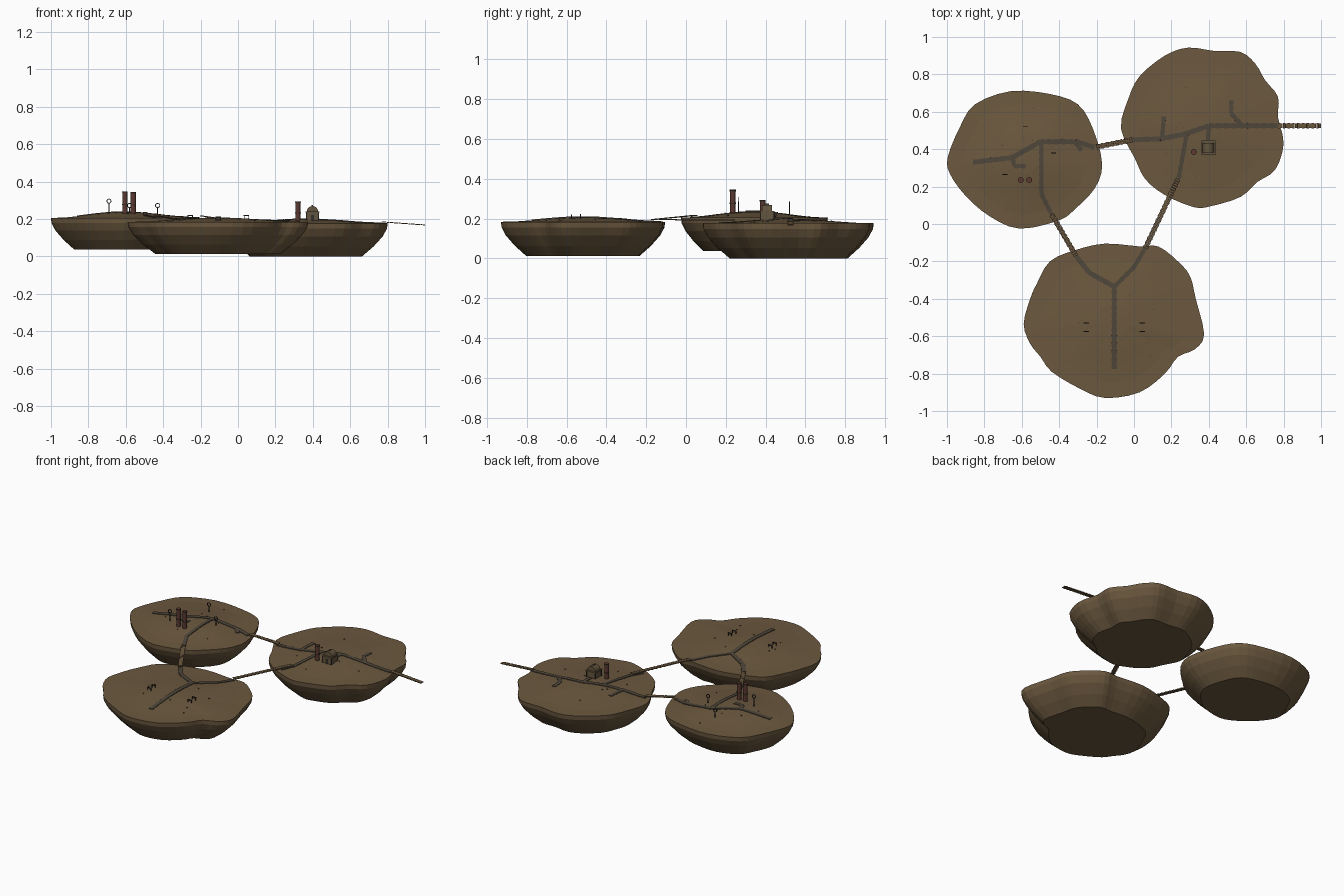
import bpy, bmesh, math, random
from mathutils import Vector, Matrix
from mathutils.bvhtree import BVHTree

if "Cube" in bpy.data.objects:
    bpy.data.objects.remove(bpy.data.objects["Cube"])

random.seed(4)


def material(name, rgb):
    m = bpy.data.materials.new(name)
    m.diffuse_color = (*rgb, 1)
    m.use_nodes = True
    m.node_tree.nodes["Principled BSDF"].inputs["Base Color"].default_value = m.diffuse_color
    return m


SOIL = material("brown soil", (0.150, 0.100, 0.050))
PATH = material("grey path", (0.078, 0.062, 0.043))
WOOD = material("plank wood", (0.140, 0.092, 0.047))
BRICK = material("dark red brick", (0.105, 0.040, 0.030))
IRON = material("dark iron", (0.035, 0.028, 0.022))
WALL = material("mill wall", (0.125, 0.090, 0.050))


def finish(name, bm, *mats):
    bmesh.ops.recalc_face_normals(bm, faces=bm.faces)
    me = bpy.data.meshes.new(name)
    bm.to_mesh(me)
    bm.free()
    for m in mats:
        me.materials.append(m)
    ob = bpy.data.objects.new(name, me)
    bpy.context.collection.objects.link(ob)
    return ob


def box(bm, centre, size, rot=Matrix.Identity(4)):
    mat = Matrix.Translation(centre) @ rot @ Matrix.Diagonal((*size, 1))
    bmesh.ops.create_cube(bm, size=1, matrix=mat)


def tube(bm, x, y, z0, z1, r, sides=12, mi=0):
    res = bmesh.ops.create_cone(bm, cap_ends=True, segments=sides, radius1=r, radius2=r,
                                depth=z1 - z0, matrix=Matrix.Translation((x, y, (z0 + z1) / 2)))
    for f in {f for v in res["verts"] for f in v.link_faces}:
        f.material_index = mi


def smooth_loop(pts, per=3):
    # closed curve through the outline points
    out, n = [], len(pts)
    for i in range(n):
        a, b, c, d = (Vector(pts[(i + k) % n]) for k in (-1, 0, 1, 2))
        for s in range(per):
            t = s / per
            out.append(0.5 * (2 * b + (c - a) * t + (2 * a - 5 * b + 4 * c - d) * t * t
                              + (3 * b - a - 3 * c + d) * t ** 3))
    return out


GROUND = []


def island(name, outline, centre, rim, dome, base):
    loop, c = smooth_loop(outline), Vector(centre)
    depth = rim - base
    profile = [(t, rim + dome * (0.5 + 0.5 * math.cos(math.pi * t))) for t in (0.2, 0.4, 0.6, 0.8, 1)]
    profile += [(s, rim - depth * d) for s, d in
                ((0.993, 0.16), (0.94, 0.40), (0.83, 0.70), (0.69, 1.0))]
    bm = bmesh.new()
    rings = [[bm.verts.new((*(c + (p - c) * t), z)) for p in loop] for t, z in profile]
    n = len(loop)
    for r0, r1 in zip(rings, rings[1:]):
        for i in range(n):
            bm.faces.new((r0[i], r0[(i + 1) % n], r1[(i + 1) % n], r1[i]))
    top = bm.verts.new((*c, rim + dome))
    for i in range(n):
        bm.faces.new((top, rings[0][i], rings[0][(i + 1) % n]))
    bm.faces.new(rings[-1])
    GROUND.append(BVHTree.FromBMesh(bm))
    finish(name, bm, SOIL)


# three floating islands
island("west_island", [(-.995, .36), (-.93, .52), (-.85, .64), (-.66, .71), (-.45, .695), (-.30, .64),
       (-.22, .51), (-.17, .32), (-.21, .19), (-.315, .08), (-.40, .02), (-.61, -.025), (-.77, .04),
       (-.90, .15), (-.985, .27)], (-.60, .34), .205, .033, .037)
island("east_island", [(-.07, .51), (-.03, .67), (.03, .79), (.165, .90), (.29, .943), (.43, .925),
       (.57, .92), (.65, .855), (.70, .77), (.77, .68), (.77, .57), (.80, .43), (.755, .29), (.66, .225),
       (.57, .145), (.41, .095), (.32, .09), (.165, .155), (.06, .24), (.005, .35)],
       (.36, .52), .177, .022, 0)
island("south_island", [(-.59, -.535), (-.555, -.40), (-.52, -.32), (-.45, -.20), (-.315, -.14),
       (-.155, -.105), (.03, -.12), (.13, -.12), (.235, -.20), (.30, -.28), (.33, -.40), (.375, -.59),
       (.325, -.67), (.235, -.71), (.165, -.80), (.03, -.90), (-.155, -.93), (-.29, -.88), (-.44, -.79),
       (-.50, -.71), (-.555, -.64)], (-.11, -.52), .184, .024, .012)


def ground(x, y):
    hits = [t.ray_cast(Vector((x, y, 2)), Vector((0, 0, -1)))[0] for t in GROUND]
    return max((h.z for h in hits if h), default=.18)


def slabs(bm, a, b, width, thick, pitch, taper=0, lift=0, follow=True):
    # row of slabs from a to b, laid on the ground or hung straight
    a, b = Vector(a), Vector(b)
    n = max(1, round((b - a).length / pitch))
    step = (b - a) / n
    yaw = math.atan2(step.y, step.x)
    for i in range(n):
        p, q = a + step * i, a + step * (i + 1)
        if follow:
            p.z, q.z = ground(p.x, p.y), ground(q.x, q.y)
        pitch_angle = -math.atan2(q.z - p.z, (q - p).xy.length)
        rot = Matrix.Rotation(yaw, 4, 'Z') @ Matrix.Rotation(pitch_angle, 4, 'Y')
        mid = (p + q) / 2 + Vector((0, 0, lift))
        box(bm, mid, ((q - p).length * (1.02 if follow else .93), width - taper * (i % 2), thick), rot)


# paths on each island
routes = {
    "west_path": [[(-.86, .33), (-.65, .355), (-.50, .44), (-.31, .44), (-.21, .41)],
                  [(-.65, .355), (-.64, .31), (-.58, .31)], [(-.32, .44), (-.28, .395)],
                  [(-.495, .43), (-.495, .16), (-.43, .03)]],
    "east_path": [[(-.02, .45), (.14, .455), (.27, .48), (.40, .525), (.77, .525)],
                  [(.16, .575), (.15, .46)], [(.52, .66), (.52, .59), (.575, .53)],
                  [(.40, .52), (.395, .45)], [(.28, .47), (.24, .25), (.20, .17)]],
    "south_path": [[(-.105, -.775), (-.105, -.335), (-.24, -.26), (-.31, -.17)],
                   [(-.105, -.335), (0, -.23), (.06, -.13)]]}
for name, lines in routes.items():
    bm = bmesh.new()
    for k, line in enumerate(lines):
        for a, b in zip(line, line[1:]):
            slabs(bm, (*a, 0), (*b, 0), .028 if k == 0 else .024, .006, .02, .003, .001)
    finish(name, bm, PATH)

# plank bridges between the islands, and a loose one to the east
for name, a, b in (("west_east_bridge", (-.20, .412, .215), (-.01, .45, .187)),
                   ("west_south_bridge", (-.44, .05, .215), (-.31, -.17, .193)),
                   ("east_south_bridge", (.235, .24, .190), (.06, -.13, .193)),
                   ("outer_bridge", (.77, .525, .182), (1, .525, .166))):
    bm = bmesh.new()
    slabs(bm, a, b, .029, .005, .013, .004, .002, False)
    finish(name, bm, WOOD)

# brick chimneys with iron bands
for name, x, y, top in (("left_chimney", -.605, .235, .347), ("right_chimney", -.56, .235, .343),
                        ("mill_chimney", .32, .385, .293)):
    bm = bmesh.new()
    z = ground(x, y) - .01
    tube(bm, x, y, z, top, .0135)
    for h in (.45, .97):
        zc = z + (top - z) * h
        tube(bm, x, y, zc - .003, zc + .003, .0155, mi=1)
    finish(name, bm, BRICK, IRON)

# mill house: walls, corner posts, barrel roof, door plate
bm = bmesh.new()
box(bm, (.398, .408, .21), (.064, .066, .05))
finish("mill_walls", bm, WALL)
bm = bmesh.new()
for sx in (-1, 1):
    for sy in (-1, 1):
        box(bm, (.398 + .032 * sx, .408 + .033 * sy, .21), (.006, .006, .052))
box(bm, (.398, .374, .205), (.018, .004, .03))
finish("mill_frame", bm, IRON)
bm = bmesh.new()
box(bm, (.398, .408, .237), (.074, .076, .005))
bmesh.ops.create_cone(bm, cap_ends=True, segments=16, radius1=.031, radius2=.031, depth=.05,
                      matrix=Matrix.Translation((.398, .408, .238)) @ Matrix.Rotation(math.pi / 2, 4, 'X'))
box(bm, (.398, .408, .269), (.008, .02, .012))
finish("mill_roof", bm, WALL)

# ring-topped posts on the west island
for i, (x, y, h) in enumerate(((-.69, .265, .295), (-.58, .52, .272), (-.43, .38, .272))):
    bm = bmesh.new()
    tube(bm, x, y, ground(x, y) - .01, h - .01, .0025, 6)
    n = 12
    for k in range(n):
        a = 2 * math.pi * k / n
        box(bm, (x + .011 * math.cos(a), y, h + .011 * math.sin(a)), (.004, .004, .0065),
            Matrix.Rotation(-a, 4, 'Y'))
    finish(f"ring_post_{i + 1}", bm, IRON)

# small iron racks on the south island
for name, x in (("left_rack", -.255), ("right_rack", .045)):
    bm = bmesh.new()
    for y in (-.53, -.575):
        z = ground(x, y)
        box(bm, (x, y, z + .017), (.03, .005, .005))
        for s in (-1, 1):
            box(bm, (x + .012 * s, y, z + .007), (.004, .004, .02))
    finish(name, bm, IRON)

# scattered pebbles
bm = bmesh.new()
for cx, cy in ((-.60, .34), (.36, .52), (-.11, -.52)):
    for _ in range(9):
        a, r = random.uniform(0, 6.28), random.uniform(.1, .3)
        x, y = cx + r * math.cos(a), cy + r * math.sin(a)
        box(bm, (x, y, ground(x, y) + .001), (.006, .006, .006), Matrix.Rotation(a, 4, 'Z'))
finish("pebbles", bm, PATH)
